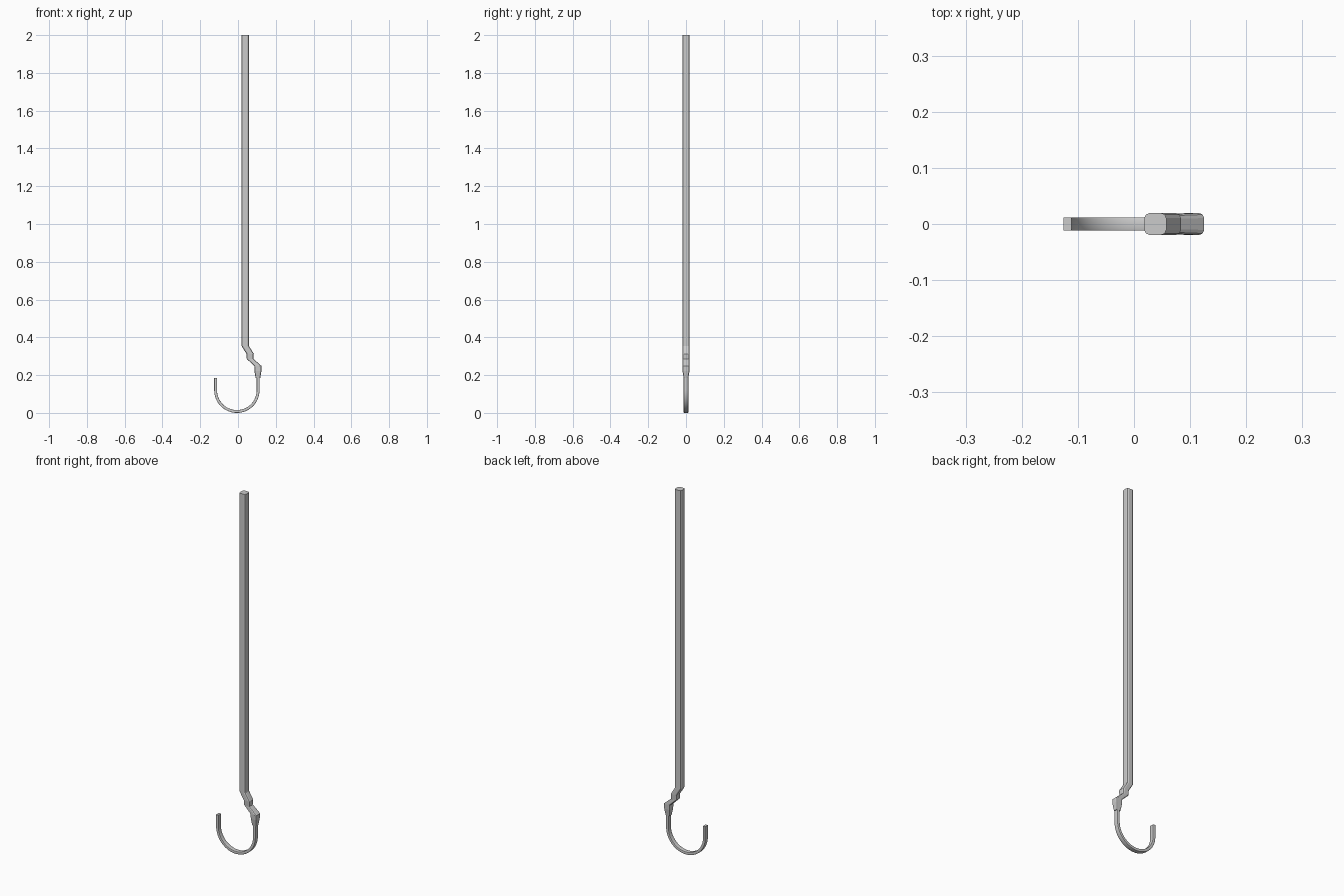
import bpy, bmesh, math
from mathutils import Vector

if "Cube" in bpy.data.objects:
    bpy.data.objects.remove(bpy.data.objects["Cube"])


def section(hx, hy, c):
    """Rounded rectangle with two facets per corner."""
    pts = []
    for k, (sx, sy) in enumerate([(1, 1), (-1, 1), (-1, -1), (1, -1)]):
        for j in range(3):
            a = math.radians(90 * k + 45 * j)
            pts.append((sx * (hx - c) + c * math.cos(a), sy * (hy - c) + c * math.sin(a)))
    return pts


def loft(name, rings, smooth):
    """rings: (centre, local x axis, section points); local y is world y."""
    bm = bmesh.new()
    loops = [[bm.verts.new(Vector(c) + Vector(ax) * u + Vector((0, v, 0))) for u, v in sec]
             for c, ax, sec in rings]
    n = len(loops[0])
    for a, b in zip(loops, loops[1:]):
        for i in range(n):
            j = (i + 1) % n
            bm.faces.new((a[i], a[j], b[j], b[i]))
    bm.faces.new(loops[0])
    bm.faces.new(loops[-1])
    bmesh.ops.recalc_face_normals(bm, faces=bm.faces)
    mesh = bpy.data.meshes.new(name)
    bm.to_mesh(mesh)
    bm.free()
    ob = bpy.data.objects.new(name, mesh)
    bpy.context.collection.objects.link(ob)
    bpy.ops.object.select_all(action='DESELECT')
    ob.select_set(True)
    bpy.context.view_layer.objects.active = ob
    if smooth:
        bpy.ops.object.shade_smooth_by_angle(angle=math.radians(25))


# Long handle with cranked neck and tapered ferrule: x, z, half width, corner size
handle = [(0.038, 2.0, 0.0195, 0.009), (0.038, 0.355, 0.0195, 0.009),
          (0.064, 0.313, 0.0195, 0.009), (0.064, 0.286, 0.0175, 0.008),
          (0.1055, 0.248, 0.0195, 0.009), (0.1055, 0.222, 0.0185, 0.008),
          (0.1055, 0.185, 0.0125, 0.005)]
loft("handle", [((x, 0, z), (1, 0, 0), section(h, h, c)) for x, z, h, c in handle], False)

# J-shaped hook: straight shank, semicircle, straight tip
hx, hy, R, cx = 0.0075, 0.012, 0.1125, -0.006
sec = section(hx, hy, 0.0025)
zc = R + hx
rings = [((cx + R, 0, 0.2), (1, 0, 0), sec)]
for i in range(33):
    a = -math.pi * i / 32
    d = Vector((math.cos(a), 0, math.sin(a)))
    rings.append((Vector((cx, 0, zc)) + d * R, d, sec))
rings.append(((cx - R, 0, 0.185), (-1, 0, 0), sec))
loft("hook", rings, True)
